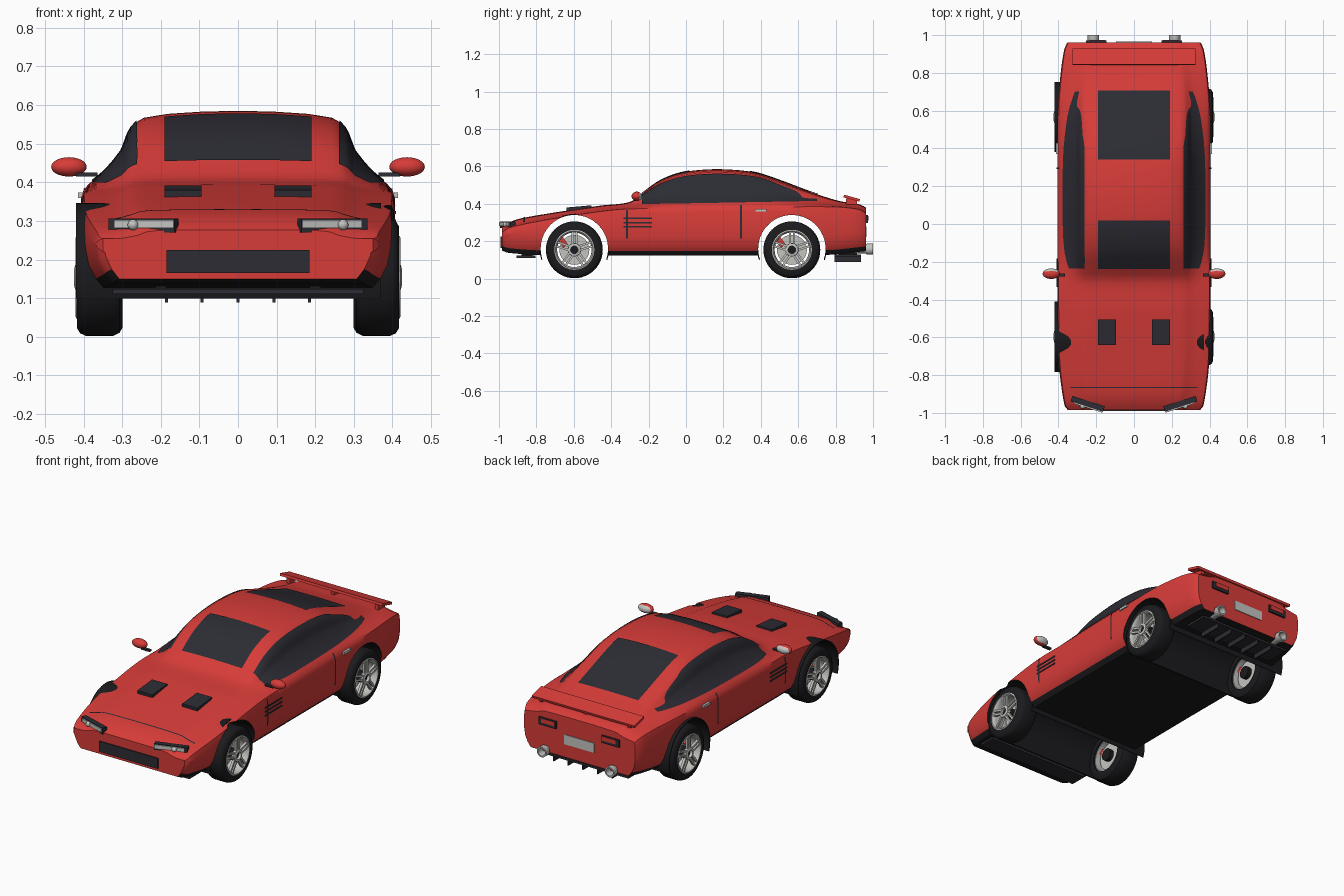
import bpy, bmesh, math
from math import sin, cos, pi
from mathutils import Matrix, Vector
from mathutils.bvhtree import BVHTree

if "Cube" in bpy.data.objects:
    bpy.data.objects.remove(bpy.data.objects["Cube"])


def material(name, rgb, rough=0.5):
    m = bpy.data.materials.new(name)
    m.use_nodes = True
    m.diffuse_color = (*rgb, 1)
    node = m.node_tree.nodes["Principled BSDF"]
    node.inputs["Base Color"].default_value = (*rgb, 1)
    node.inputs["Roughness"].default_value = rough
    return m


red = material("red paint", (0.68, 0.045, 0.04))
black = material("black rubber", (0.011, 0.011, 0.013))
dark = material("dark glass", (0.025, 0.025, 0.034))
silver = material("silver metal", (0.55, 0.55, 0.53))


def finish(name, bm, *mats, angle=35, fix=True):
    if fix:
        bmesh.ops.recalc_face_normals(bm, faces=bm.faces)
    me = bpy.data.meshes.new(name)
    bm.to_mesh(me)
    bm.free()
    for m in mats:
        me.materials.append(m)
    ob = bpy.data.objects.new(name, me)
    bpy.context.collection.objects.link(ob)
    smooth(ob, angle)
    return ob


def smooth(ob, angle=35):
    bpy.ops.object.select_all(action='DESELECT')
    ob.select_set(True)
    bpy.context.view_layer.objects.active = ob
    bpy.ops.object.shade_smooth_by_angle(angle=math.radians(angle))


def place(loc, size=(1, 1, 1), rot=(0, 0, 0)):
    r = Matrix.Rotation(rot[2], 4, 'Z') @ Matrix.Rotation(rot[0], 4, 'X')
    return Matrix.Translation(loc) @ r @ Matrix.Diagonal((*size, 1))


def boxes(name, mat, *matrices):
    bm = bmesh.new()
    for m in matrices:
        bmesh.ops.create_cube(bm, size=1, matrix=m)
    return finish(name, bm, mat)


def lathe(name, mat, profile, loc, side=1, axis='X', steps=48):
    """Spin a closed (along, radius) profile about an axis."""
    bm = bmesh.new()
    rings = []
    for i in range(steps):
        a = 2 * pi * i / steps
        rings.append([])
        for d, r in profile:
            p = (side * d, r * cos(a), r * sin(a)) if axis == 'X' else (r * cos(a), d, r * sin(a))
            rings[-1].append(bm.verts.new(Vector(p) + Vector(loc)))
    for i in range(steps):
        a, b = rings[i], rings[(i + 1) % steps]
        for j in range(len(profile)):
            k = (j + 1) % len(profile)
            bm.faces.new((a[j], b[j], b[k], a[k]))
    bmesh.ops.remove_doubles(bm, verts=bm.verts, dist=1e-5)
    return finish(name, bm, mat)


def curve(keys, y):
    """Smooth interpolation through (y, value) keys."""
    n = len(keys)
    y = min(max(y, keys[0][0]), keys[-1][0])
    i = max(k for k in range(n - 1) if keys[k][0] <= y)

    def slope(k):
        a, b = keys[max(k - 1, 0)], keys[min(k + 1, n - 1)]
        return (b[1] - a[1]) / (b[0] - a[0])
    (x0, v0), (x1, v1) = keys[i], keys[i + 1]
    d = x1 - x0
    t = (y - x0) / d
    return (v0 * (1 + 2 * t) * (1 - t) ** 2 + v1 * t * t * (3 - 2 * t)
            + d * t * (1 - t) * ((1 - t) * slope(i) - t * slope(i + 1)))


# Body lines along the length
ROOF = [(-.985, .277), (-.95, .298), (-.9, .318), (-.755, .345), (-.46, .39), (-.30, .41),
        (-.235, .455), (-.14, .522), (-.03, .565), (.1, .583), (.235, .583), (.37, .567),
        (.5, .525), (.66, .465), (.82, .415), (.93, .397), (.962, .38)]
BELT = [(-.985, .25), (-.94, .275), (-.75, .315), (-.46, .36), (-.3, .375), (0, .385),
        (.5, .39), (.8, .385), (.93, .37), (.962, .35)]
WIDTH = [(-.985, .35), (-.96, .368), (-.75, .397), (-.5, .404), (0, .405), (.6, .404),
         (.8, .388), (.93, .368), (.962, .352)]
SILL = [(-.985, .175), (-.95, .163), (-.75, .15), (0, .148), (.75, .152), (.962, .172)]
CABIN = [(.985, -.06), (.95, .04), (.885, .14), (.815, .28), (.74, .48), (.695, .73),
         (.66, .84), (.6, .91), (.45, .96), (.23, .99), (0, 1)]


def section(y):
    w, s, b, t = (curve(k, y) for k in (WIDTH, SILL, BELT, ROOF))
    half = [(0, s - .025), (.88 * w, s - .025), (.935 * w, s), (.98 * w, s + .035),
            (w, s + .08), (w, b - .03)]
    half += [(f * w, b + h * (t - b)) for f, h in CABIN]
    return half + [(-x, z) for x, z in reversed(half[1:-1])]


# Body shell
bm = bmesh.new()
count = 72
stations = [-.985, -.975, -.965] + [-.95 + 1.9 * i / count for i in range(count + 1)] + [.956, .962]
rings = [[bm.verts.new((x, y, z)) for x, z in section(y)] for y in stations]
for a, b in zip(rings, rings[1:]):
    for j in range(len(a)):
        k = (j + 1) % len(a)
        f = bm.faces.new((a[j], a[k], b[k], b[j]))
        mid = f.calc_center_median()
        f.material_index = int(mid.z < curve(SILL, mid.y) - .005)
bm.faces.new(rings[0])
bm.faces.new(rings[-1])
bmesh.ops.recalc_face_normals(bm, faces=bm.faces)
tree = BVHTree.FromBMesh(bm)
body = finish("body", bm, red, black)

# Wheel arches and liners
AXLES = {"front": -.597, "rear": .566}
for end, y in AXLES.items():
    bm = bmesh.new()
    bmesh.ops.create_cone(bm, cap_ends=True, segments=64, radius1=.18, radius2=.18, depth=1.2,
                          matrix=Matrix.Translation((0, y, .16)) @ Matrix.Rotation(pi / 2, 4, 'Y'))
    for f in bm.faces:
        f.material_index = 1
    cutter = finish(end + "_arch_cutter", bm, red, black)
    cutter.hide_render = True
    cutter.hide_viewport = False
    mod = body.modifiers.new("arch", 'BOOLEAN')
    mod.operation, mod.solver, mod.object = 'DIFFERENCE', 'EXACT', cutter
    bpy.context.view_layer.objects.active = body
    bpy.ops.object.modifier_apply(modifier=mod.name)
    bpy.data.objects.remove(cutter)

    bm = bmesh.new()
    arc = [math.radians(-19 + 218 * i / 36) for i in range(37)]
    rows = [[bm.verts.new((x, y + r * cos(a), .16 + r * sin(a))) for a in arc]
            for x, r in ((-.42, .18), (.37, .18), (.37, .186), (-.42, .186))]
    for i in range(4):
        a, b = rows[i], rows[(i + 1) % 4]
        for j in range(36):
            bm.faces.new((a[j], a[j + 1], b[j + 1], b[j]))
    for j in (0, 36):
        bm.faces.new([r[j] for r in rows])
    finish(end + "_arch_liner", bm, black)
smooth(body)


def plate(name, mat, point, direction, n=24, m=10, lift=.004):
    """Thin panel laid on the body; point(u, v) gives the ray starts."""
    bm = bmesh.new()
    d = Vector(direction)
    grid = []
    for i in range(n + 1):
        grid.append([])
        for j in range(m + 1):
            hit, normal = tree.ray_cast(Vector(point(i / n, j / m)), d)[:2]
            grid[-1].append(bm.verts.new(hit + normal * lift) if hit else None)
    for i in range(n):
        for j in range(m):
            q = (grid[i][j], grid[i + 1][j], grid[i + 1][j + 1], grid[i][j + 1])
            if all(q):
                f = bm.faces.new(q)
                f.normal_update()
                if f.normal.dot(d) > 0:
                    f.normal_flip()
    return finish(name, bm, mat, fix=False)


def top_plate(name, mat, x0, x1, y0, y1):
    plate(name, mat, lambda u, v: (x0 + (x1 - x0) * u, y0 + (y1 - y0) * v, 2), (0, 0, -1))


def side_plate(name, mat, s, y0, y1, low, high, lift=.004):
    def point(u, v):
        y = y0 + (y1 - y0) * u
        a, b = low(y), high(y)
        return (2 * s, y, a + (b - a) * v)
    plate(name, mat, point, (-s, 0, 0), n=48, lift=lift)


# Glass and hood seam
top_plate("windscreen", dark, -.19, .19, -.235, .02)
top_plate("rear_window", dark, -.19, .19, .34, .705)
top_plate("hood_seam", dark, -.335, .335, -.868, -.861)
GLASS = [(-.235, .46), (-.14, .515), (-.06, .545), (.05, .556), (.28, .556), (.37, .545),
         (.5, .5), (.6, .458), (.62, .432), (.7, .425)]


def glass_top(y):
    b = curve(BELT, y)
    return min(curve(GLASS, y), b + .86 * (curve(ROOF, y) - b))


TYRE = [(-.06, .1), (-.06, .13), (-.052, .144), (-.035, .152), (.035, .152), (.05, .145),
        (.058, .132), (.058, .1)]
RIM = [(-.05, .106), (-.05, .096), (.04, .092), (.056, .095), (.062, .101), (.06, .107)]

for s, side in ((1, "left"), (-1, "right")):
    # Side glass, door lines, vents and handle
    side_plate(side + "_window", dark, s, -.235, .70, lambda y: .395 + .018 * (y + .235), glass_top)
    for label, y, z0, z1 in (("front", -.315, .215, .365), ("rear", .295, .215, .39)):
        side_plate(f"{side}_{label}_door_line", dark, s, y - .005, y + .005,
                   lambda _: z0, lambda _: z1)
    boxes(side + "_vents", dark, *[place((s * .402, -.258, z), (.014, .15, .008))
                                   for z in (.278, .3, .322)])
    boxes(side + "_door_handle", silver, place((s * .403, .4, .366), (.022, .06, .014)))

    # Mirror
    bm = bmesh.new()
    bmesh.ops.create_uvsphere(bm, u_segments=24, v_segments=16, radius=1,
                              matrix=place((s * .438, -.263, .44), (.046, .028, .025)))
    for f in bm.faces:
        f.material_index = int(f.calc_center_median().y > -.25)
    finish(side + "_mirror", bm, red, silver, angle=60)
    boxes(side + "_mirror_arm", dark, place((s * .392, -.27, .42), (.055, .018, .01)))

    # Headlight and hood scoop
    turn = (0, 0, s * .31)
    boxes(side + "_headlight_housing", dark, place((s * .245, -.952, .288), (.18, .03, .036), turn))
    boxes(side + "_headlight_lens", silver, place((s * .24, -.96, .292), (.162, .03, .02), turn))
    bm = bmesh.new()
    bmesh.ops.create_uvsphere(bm, u_segments=16, v_segments=10, radius=.014,
                              matrix=place((s * .272, -.965, .29)))
    finish(side + "_headlight_bulb", bm, silver, angle=60)
    boxes(side + "_hood_scoop", dark, place((s * .142, -.572, .377), (.096, .135, .018), (.09, 0, 0)))

    # Tail light and exhaust
    boxes(side + "_tail_light_frame", dark, place((s * .2, .962, .318), (.11, .02, .042)))
    boxes(side + "_tail_light_lens", red, place((s * .193, .967, .324), (.085, .016, .024)))
    lathe(side + "_exhaust", silver, [(.9, .024), (.96, .024), (.97, .03), (1, .03), (1, .022),
                                      (.9, .019)], (s * .215, 0, .158), axis='Y', steps=24)
    lathe(side + "_exhaust_bore", black, [(.93, .001), (.93, .021), (.95, .021), (.95, .001)],
          (s * .215, 0, .158), axis='Y', steps=24)

    # Wheels
    for end, y in AXLES.items():
        c = Vector((s * .359, y, .154))
        name = f"{end}_{side}_"
        lathe(name + "tyre", black, TYRE, c, s)
        lathe(name + "rim", silver, RIM, c, s)
        lathe(name + "brake_disc", silver, [(-.03, 0), (-.03, .08), (-.02, .08), (-.02, 0)], c, s)
        lathe(name + "axle_hub", black, [(-.055, 0), (-.055, .035), (.05, .03), (.05, 0)], c, s)
        lathe(name + "hub_ring", silver, [(.045, .02), (.045, .036), (.062, .034), (.066, .02)], c, s)
        spokes = []
        for i in range(5):
            for off in (-.011, .011):
                spin = Matrix.Rotation(2 * pi * i / 5, 4, 'X')
                spokes.append(Matrix.Translation(c) @ spin @ place((s * .052, off, .063), (.014, .011, .07)))
        boxes(name + "spokes", silver, *spokes)
        boxes(name + "caliper", red, place(c + Vector((-s * .01, -.06, .04)), (.04, .03, .05), (.6, 0, 0)))

# Bumper grille, splitter, number plate, spoiler and diffuser
boxes("front_grille", dark, place((0, -.98, .195), (.37, .022, .06)))
boxes("front_splitter", dark, place((0, -.855, .117), (.65, .1, .012)))
boxes("splitter_mounts", black, *[place((x, -.85, .13), (.03, .06, .03)) for x in (-.2, .2)])
boxes("rear_plate", silver, place((0, .962, .25), (.19, .008, .055)))
boxes("rear_spoiler", red, place((0, .886, .43), (.65, .088, .014), (-.27, 0, 0)))
boxes("spoiler_mounts", red, *[place((x, .885, .412), (.02, .06, .03)) for x in (-.28, 0, .28)])
boxes("diffuser_plate", dark, place((0, .865, .122), (.58, .14, .012)))
boxes("diffuser_mounts", black, *[place((x, .865, .137), (.03, .1, .03)) for x in (-.2, .2)])
boxes("diffuser_fins", dark, *[place((x, .865, .104), (.007, .14, .03))
                               for x in (-.185, -.093, 0, .093, .185)])
